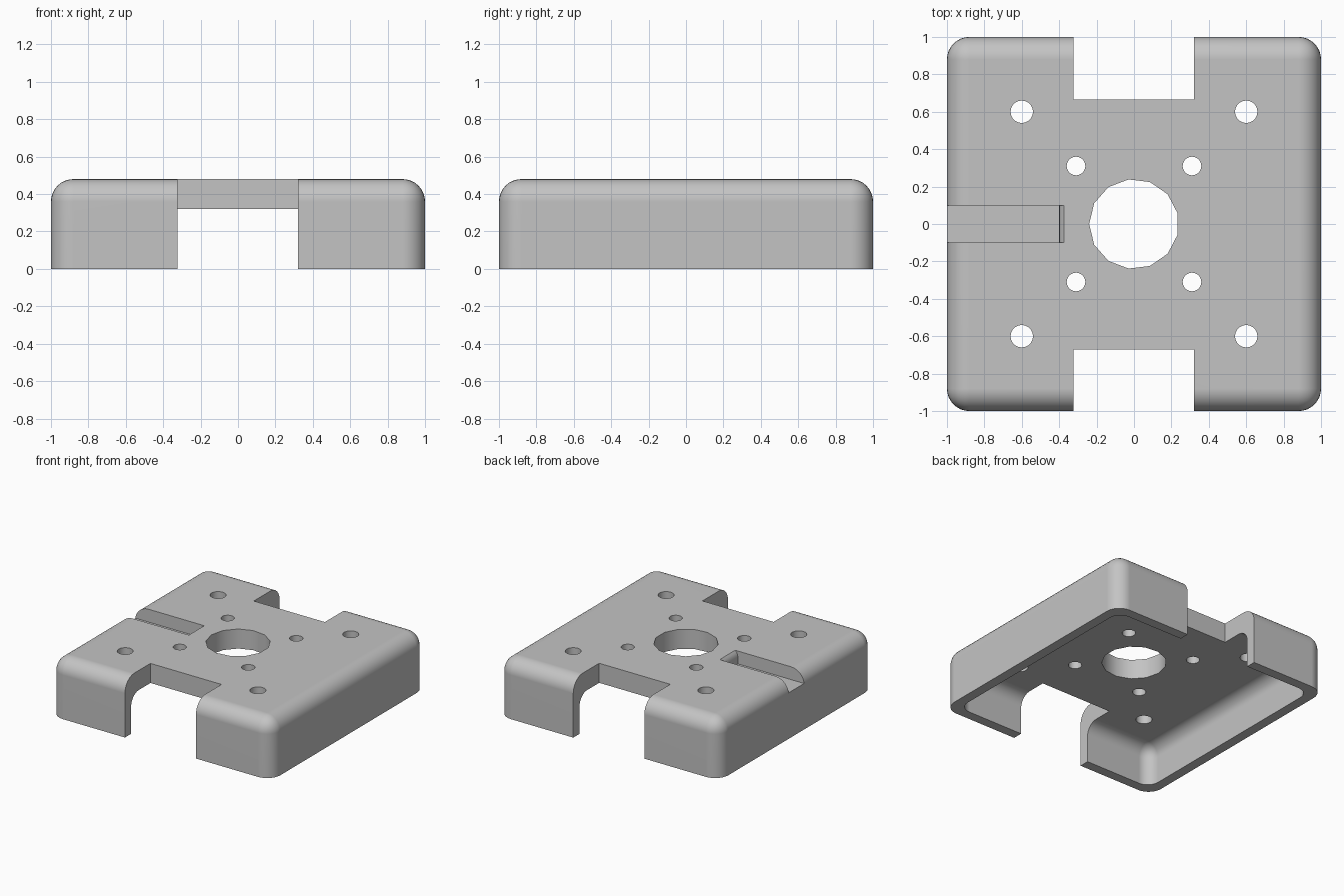
import bpy, bmesh, math
from mathutils import Matrix

cube = bpy.data.objects.get("Cube")
if cube:
    bpy.data.objects.remove(cube, do_unlink=True)

HEIGHT, PLATE_BOTTOM, WALL = 0.48, 0.32, 0.08

grey = bpy.data.materials.new("light grey")
grey.use_nodes = True
colour = (0.55, 0.55, 0.55, 1)
grey.diffuse_color = colour
grey.node_tree.nodes["Principled BSDF"].inputs["Base Color"].default_value = colour


def finish(name, bm):
    bmesh.ops.recalc_face_normals(bm, faces=bm.faces)
    mesh = bpy.data.meshes.new(name)
    bm.to_mesh(mesh)
    bm.free()
    mesh.materials.append(grey)
    obj = bpy.data.objects.new(name, mesh)
    bpy.context.collection.objects.link(obj)
    return obj


def box(name, x0, x1, y0, y1, z0, z1, radius=0):
    """Box whose edges, apart from those around the base, may be rounded."""
    bm = bmesh.new()
    bmesh.ops.create_cube(bm, size=1)
    for v in bm.verts:
        v.co.x = x1 if v.co.x > 0 else x0
        v.co.y = y1 if v.co.y > 0 else y0
        v.co.z = z1 if v.co.z > 0 else z0
    if radius:
        edges = [e for e in bm.edges if max(v.co.z for v in e.verts) > z0 + 0.01]
        bmesh.ops.bevel(bm, geom=edges, offset=radius, segments=8,
                        profile=0.5, affect='EDGES')
    return finish(name, bm)


def drill(name, x, y, radius, sides):
    bm = bmesh.new()
    ring = [bm.verts.new((x - radius * math.cos(math.tau * i / sides),
                          y + radius * math.sin(math.tau * i / sides), 0.1))
            for i in range(sides)]
    extrude(bm, bm.faces.new(ring), (0, 0, 0.6))
    return finish(name, bm)


def extrude(bm, face, offset):
    made = bmesh.ops.extrude_face_region(bm, geom=[face], use_keep_orig=True)["geom"]
    verts = [g for g in made if isinstance(g, bmesh.types.BMVert)]
    bmesh.ops.translate(bm, verts=verts, vec=offset)


# Rounded body and the hollow under it
body = box("mounting_cover", -1, 1, -1, 1, 0, HEIGHT, 0.12)
inner = 1 - WALL
cutters = [box("hollow_cutter", -inner, inner, -inner, inner, -0.3, PLATE_BOTTOM, 0.1)]

# Front and back notches
cutters.append(box("front_notch_cutter", -0.323, 0.32, -1.2, -0.67, -0.5, 0.7))
cutters.append(box("back_notch_cutter", -0.323, 0.32, 0.665, 1.2, -0.5, 0.7))

# Centre bore and two rings of screw holes
cutters.append(drill("bore_cutter", 0, 0, 0.24, 13))
for sx in (-1, 1):
    for sy in (-1, 1):
        cutters.append(drill("inner_hole_cutter", sx * 0.31, sy * 0.31, 0.05, 20))
        cutters.append(drill("outer_hole_cutter", sx * 0.6, sy * 0.6, 0.06, 20))

# Cable groove with an eased inner end
bm = bmesh.new()
profile = [(-1.2, 0.375), (-0.4, 0.375), (-0.4, 0.425), (-0.397, 0.447),
           (-0.388, 0.466), (-0.375, HEIGHT), (-0.375, 0.6), (-1.2, 0.6)]
extrude(bm, bm.faces.new([bm.verts.new((x, -0.1, z)) for x, z in profile]), (0, 0.2, 0))
cutters.append(finish("groove_cutter", bm))

# Cut, then bake the result and drop the cutters
for cutter in cutters:
    cutter.hide_render = True
    cut = body.modifiers.new("cut", 'BOOLEAN')
    cut.operation = 'DIFFERENCE'
    cut.solver = 'EXACT'
    cut.object = cutter
bpy.context.view_layer.update()
graph = bpy.context.evaluated_depsgraph_get()
result = bpy.data.meshes.new_from_object(body.evaluated_get(graph))
body.modifiers.clear()
body.data = result
for cutter in cutters:
    bpy.data.objects.remove(cutter, do_unlink=True)
result.materials.clear()
result.materials.append(grey)
for poly in result.polygons:
    poly.material_index = 0

# Smooth rounds, crisp cut edges
bpy.ops.object.select_all(action='DESELECT')
body.select_set(True)
bpy.context.view_layer.objects.active = body
bpy.ops.object.shade_smooth_by_angle(angle=math.radians(30))
weighted = body.modifiers.new("even shading", 'WEIGHTED_NORMAL')
weighted.keep_sharp = True
